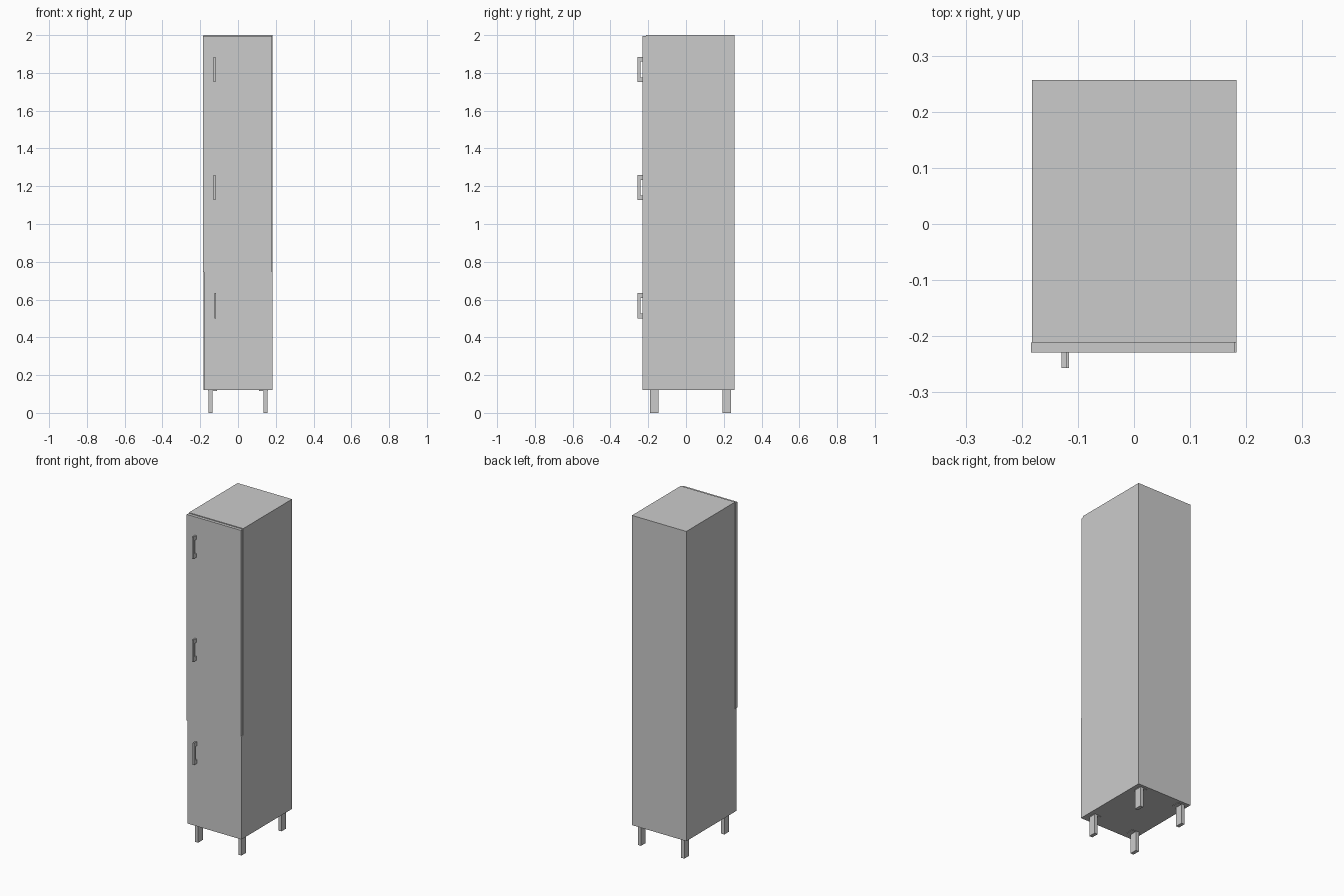
import bpy, bmesh
from mathutils import Vector

if "Cube" in bpy.data.objects:
    bpy.data.objects.remove(bpy.data.objects["Cube"])


def add_boxes(name, boxes):
    """One object from boxes given as (x0, x1, y0, y1, z0, z1)."""
    bm = bmesh.new()
    for x0, x1, y0, y1, z0, z1 in boxes:
        verts = bmesh.ops.create_cube(bm, size=1)["verts"]
        bmesh.ops.scale(bm, vec=(x1 - x0, y1 - y0, z1 - z0), verts=verts)
        mid = Vector((x0 + x1, y0 + y1, z0 + z1)) / 2
        bmesh.ops.translate(bm, vec=mid, verts=verts)
    mesh = bpy.data.meshes.new(name)
    bm.to_mesh(mesh)
    bm.free()
    obj = bpy.data.objects.new(name, mesh)
    bpy.context.collection.objects.link(obj)
    return obj


def add_handle(name, x, z):
    """Square-cornered pull: a C outline in y-z, extruded along x."""
    y0, y1, yi = -0.229, -0.257, -0.242
    h, foot, w = 0.133, 0.025, 0.009
    outline = [(y0, 0), (y1, 0), (y1, h), (y0, h),
               (y0, h - foot), (yi, h - foot), (yi, foot), (y0, foot)]
    bm = bmesh.new()
    face = bm.faces.new([bm.verts.new((x, y, z + dz)) for y, dz in outline])
    side = bmesh.ops.extrude_face_region(bm, geom=[face])["geom"]
    bmesh.ops.translate(bm, vec=(w, 0, 0),
                        verts=[v for v in side if isinstance(v, bmesh.types.BMVert)])
    bmesh.ops.recalc_face_normals(bm, faces=bm.faces)
    mesh = bpy.data.meshes.new(name)
    bm.to_mesh(mesh)
    bm.free()
    bpy.context.collection.objects.link(bpy.data.objects.new(name, mesh))


# Carcass panels
L, R, F, B = -0.182, 0.183, -0.211, 0.257
Z0, Z1, T = 0.12, 2.0, 0.016
add_boxes("left_side", [(L, L + T, F, B, Z0, Z1)])
add_boxes("right_side", [(R - T, R, F, B, Z0, Z1)])
add_boxes("top_panel", [(L + T, R - T, F, B, Z1 - T, Z1)])
add_boxes("bottom_panel", [(L + T, R - T, F, B, Z0, Z0 + T)])
add_boxes("back_panel", [(L + T, R - T, B - 0.005, B, Z0 + T, Z1 - T)])

# Three stacked doors with handles; the upper two sit slightly to the left
door_height = 0.625
for i, shift in enumerate((0.0, -0.004, -0.004)):
    z = Z0 + i * door_height
    tag = ("lower", "middle", "upper")[i]
    add_boxes(tag + "_door",
              [(L + 0.002 + shift, R + shift, -0.229, F, z, z + door_height)])
    add_handle(tag + "_handle", -0.125 + shift, z + 0.381)

# Legs with thin mounting plates
for sx, side in ((-1, "left"), (1, "right")):
    for y, end in ((-0.19, "front"), (0.194, "back")):
        xs = sorted((sx * 0.156, sx * 0.135))
        ps = sorted((sx * 0.158, sx * 0.11))
        add_boxes(f"{end}_{side}_leg",
                  [(*xs, y, y + 0.045, 0, 0.117),
                   (*ps, y, y + 0.045, 0.117, Z0)])
